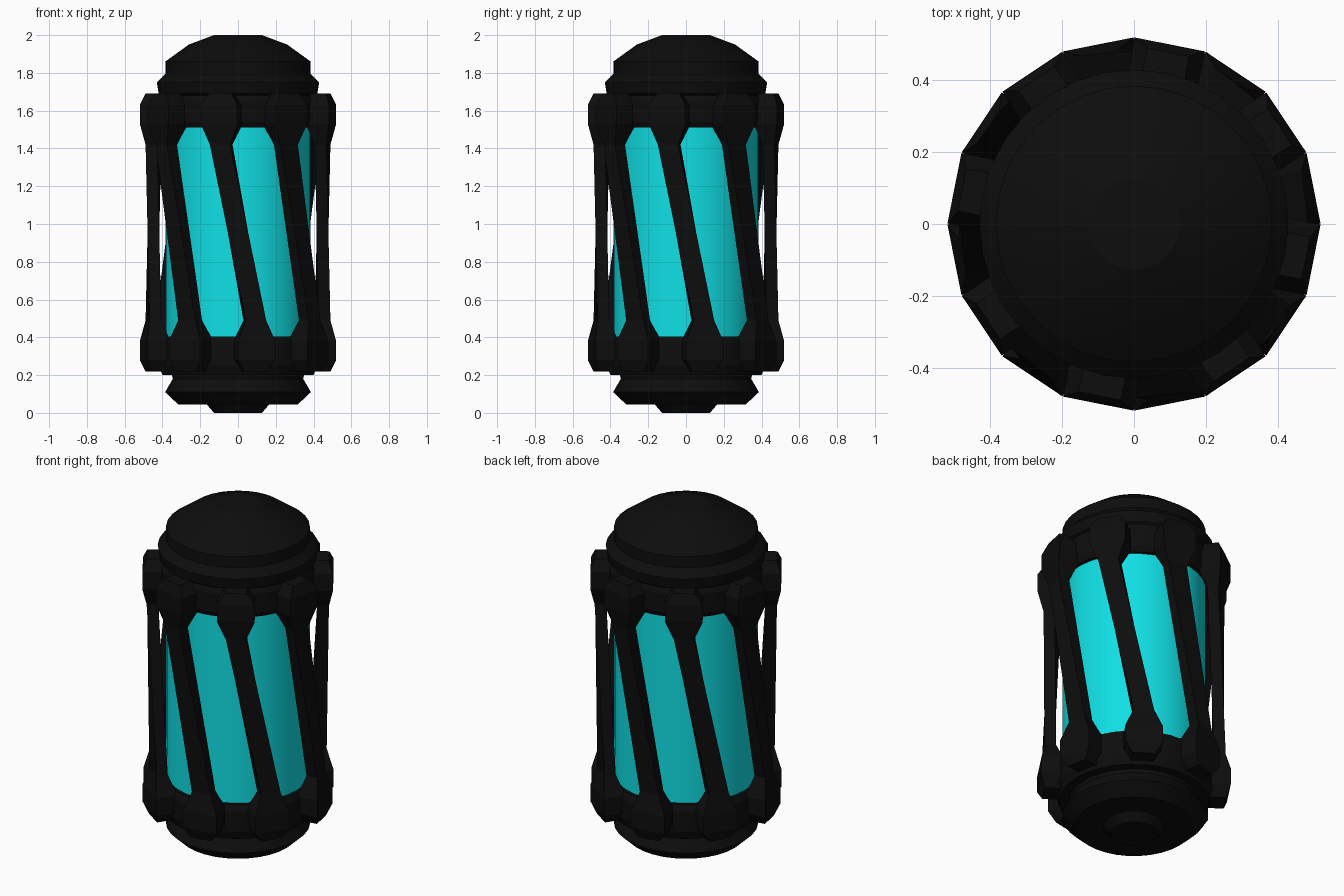
import bpy, bmesh, math

if "Cube" in bpy.data.objects:
    bpy.data.objects.remove(bpy.data.objects["Cube"])


def material(name, color):
    m = bpy.data.materials.new(name)
    m.diffuse_color = (*color, 1)
    m.use_nodes = True
    m.node_tree.nodes["Principled BSDF"].inputs["Base Color"].default_value = m.diffuse_color
    return m


BLACK = material("black metal", (0.004, 0.004, 0.004))
CYAN = material("cyan glass", (0.005, 0.74, 0.78))


def finish(name, bm, mat, smooth=None):
    bmesh.ops.recalc_face_normals(bm, faces=bm.faces)
    me = bpy.data.meshes.new(name)
    bm.to_mesh(me)
    bm.free()
    me.materials.append(mat)
    ob = bpy.data.objects.new(name, me)
    bpy.context.collection.objects.link(ob)
    if smooth:
        bpy.ops.object.select_all(action='DESELECT')
        ob.select_set(True)
        bpy.context.view_layer.objects.active = ob
        bpy.ops.object.shade_smooth_by_angle(angle=math.radians(smooth))
    return ob


def loft(bm, rings):
    """Join equal-sized rings of points and cap both ends."""
    vs = [[bm.verts.new(p) for p in r] for r in rings]
    n = len(vs[0])
    for a, b in zip(vs, vs[1:]):
        for i in range(n):
            j = (i + 1) % n
            bm.faces.new((a[i], a[j], b[j], b[i]))
    bm.faces.new(vs[0])
    bm.faces.new(vs[-1])


def lathe(name, profile, mat, seg=32):
    bm = bmesh.new()
    loft(bm, [[(r * math.cos(2 * math.pi * i / seg), r * math.sin(2 * math.pi * i / seg), z)
               for i in range(seg)] for r, z in profile])
    return finish(name, bm, mat, 20)


# Glowing core
lathe("glass_cylinder", [(0.385, 0.38), (0.385, 1.54)], CYAN)

# Upper collar and domed cap
lathe("upper_collar", [(0.38, 1.51), (0.405, 1.51), (0.42, 1.54), (0.42, 1.65),
                       (0.405, 1.69), (0.35, 1.69)], BLACK)
lathe("top_cap", [(0.38, 1.66), (0.42, 1.69), (0.43, 1.75), (0.385, 1.795), (0.385, 1.86),
                  (0.26, 1.95), (0.127, 2.0)], BLACK)

# Lower collar and stepped base
lathe("lower_collar", [(0.35, 0.2), (0.40, 0.2), (0.42, 0.25), (0.42, 0.37),
                       (0.405, 0.405), (0.38, 0.405)], BLACK)
lathe("base_cap", [(0.127, 0.0), (0.165, 0.045), (0.317, 0.045), (0.386, 0.11),
                   (0.345, 0.18), (0.352, 0.21)], BLACK)

# Slanted bars with wide clamps: (z, half width, inner radius, outer radius)
TWIST = math.radians(11.25)
HALF = [(1.69, 0.06, 0.38, 0.488), (1.63, 0.1, 0.38, 0.51), (1.53, 0.1, 0.385, 0.51),
        (1.42, 0.055, 0.425, 0.488)]
LOWER = [(1.91 - z, w, a, b) for z, w, a, b in reversed(HALF)]


def section(z, w, r0, r1, ang):
    c, s = math.cos(ang), math.sin(ang)
    return [(r * c - t * s, r * s + t * c, z)
            for r, t in ((r0, -w), (r1, -w), (r1, w), (r0, w))]


for k in range(8):
    ang = k * math.pi / 4
    bm = bmesh.new()
    loft(bm, [section(*h, ang - TWIST) for h in HALF] +
             [section(*h, ang + TWIST) for h in LOWER])
    finish(f"slanted_bar_{k + 1}", bm, BLACK)
